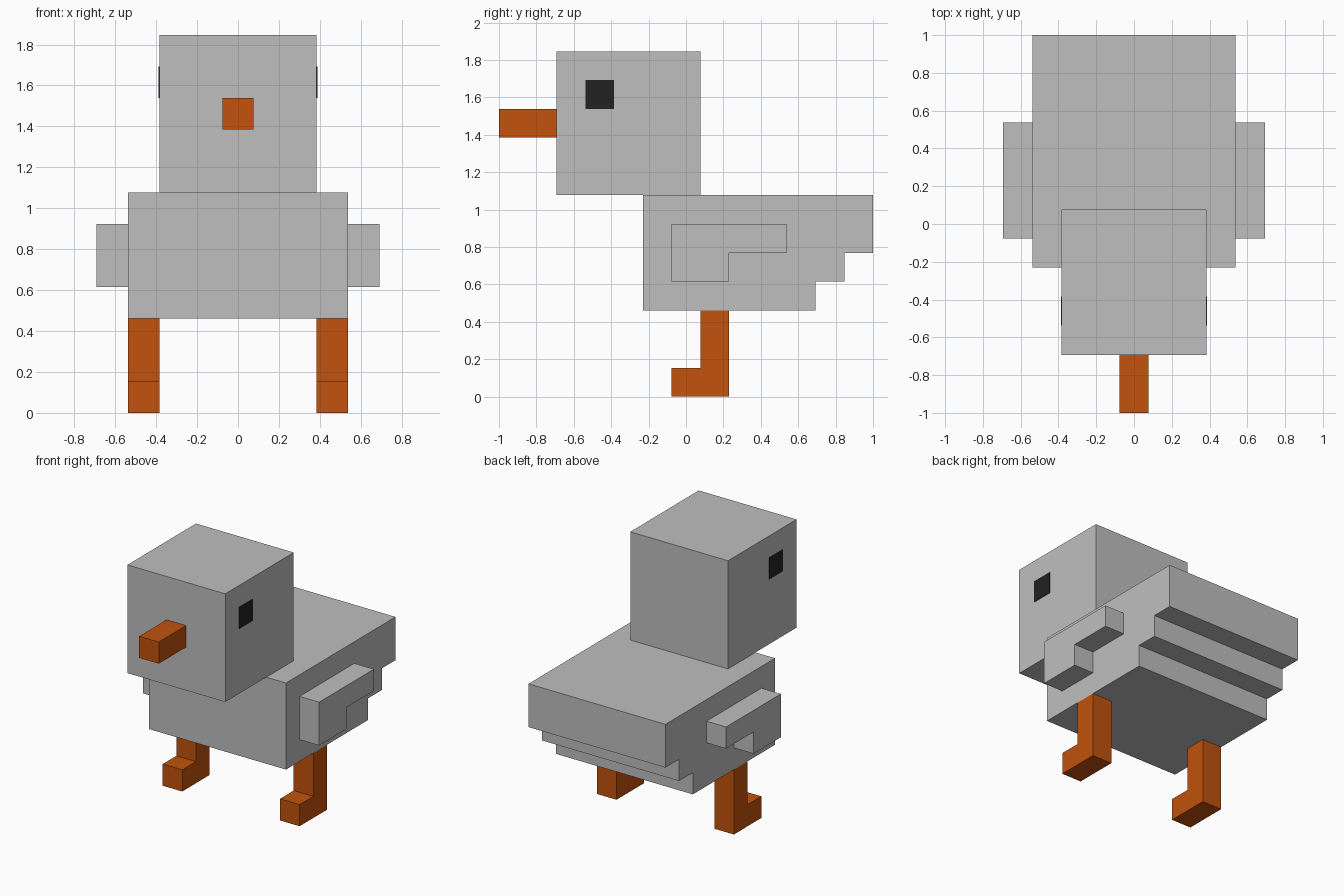
import bpy
import bmesh

cube = bpy.data.objects.get("Cube")
if cube:
    bpy.data.objects.remove(cube, do_unlink=True)

U = 2 / 13  # one block unit; the model is 13 units long


def make_material(name, colour):
    mat = bpy.data.materials.new(name)
    mat.use_nodes = True
    mat.diffuse_color = colour
    mat.node_tree.nodes["Principled BSDF"].inputs["Base Color"].default_value = colour
    return mat


grey = make_material("grey feathers", (0.521, 0.521, 0.521, 1))
orange = make_material("orange", (0.533, 0.084, 0.004, 1))
black = make_material("black", (0.016, 0.016, 0.016, 1))


def slab(name, x0, x1, profile, mat):
    """Extrude a side profile of (y, z) block units from x0 to x1."""
    bm = bmesh.new()
    face = bm.faces.new([bm.verts.new((x0 * U, y * U, z * U)) for y, z in profile])
    moved = bmesh.ops.extrude_face_region(bm, geom=[face])["geom"]
    verts = [v for v in moved if isinstance(v, bmesh.types.BMVert)]
    bmesh.ops.translate(bm, verts=verts, vec=((x1 - x0) * U, 0, 0))
    bmesh.ops.recalc_face_normals(bm, faces=bm.faces)
    mesh = bpy.data.meshes.new(name)
    bm.to_mesh(mesh)
    bm.free()
    mesh.materials.append(mat)
    obj = bpy.data.objects.new(name, mesh)
    bpy.context.collection.objects.link(obj)
    return obj


def box(y0, y1, z0, z1):
    return [(y0, z0), (y1, z0), (y1, z1), (y0, z1)]


def pair(name, x0, x1, profile, mat):
    """Build the same slab on the left (+x) and right (-x)."""
    slab("left_" + name, x0, x1, profile, mat)
    slab("right_" + name, -x1, -x0, profile, mat)


# Body with a stepped underside at the tail
slab("body", -3.5, 3.5, [(-1.5, 3), (4.5, 3), (4.5, 4), (5.5, 4), (5.5, 5),
                         (6.5, 5), (6.5, 7), (-1.5, 7)], grey)

# Head and beak
slab("head", -2.5, 2.5, box(-4.5, 0.5, 7, 12), grey)
slab("beak", -0.5, 0.5, box(-6.5, -4.5, 9, 10), orange)

# Eyes as thin plates on the sides of the head
pair("eye", 2.5, 2.52, box(-3.5, -2.5, 10, 11), black)

# Wings, notched at the lower back
pair("wing", 3.5, 4.5, [(-0.5, 4), (1.5, 4), (1.5, 5), (3.5, 5),
                        (3.5, 6), (-0.5, 6)], grey)

# Legs with feet pointing forward
pair("leg", 2.5, 3.5, [(-0.5, 0), (1.5, 0), (1.5, 3), (0.5, 3),
                       (0.5, 1), (-0.5, 1)], orange)
